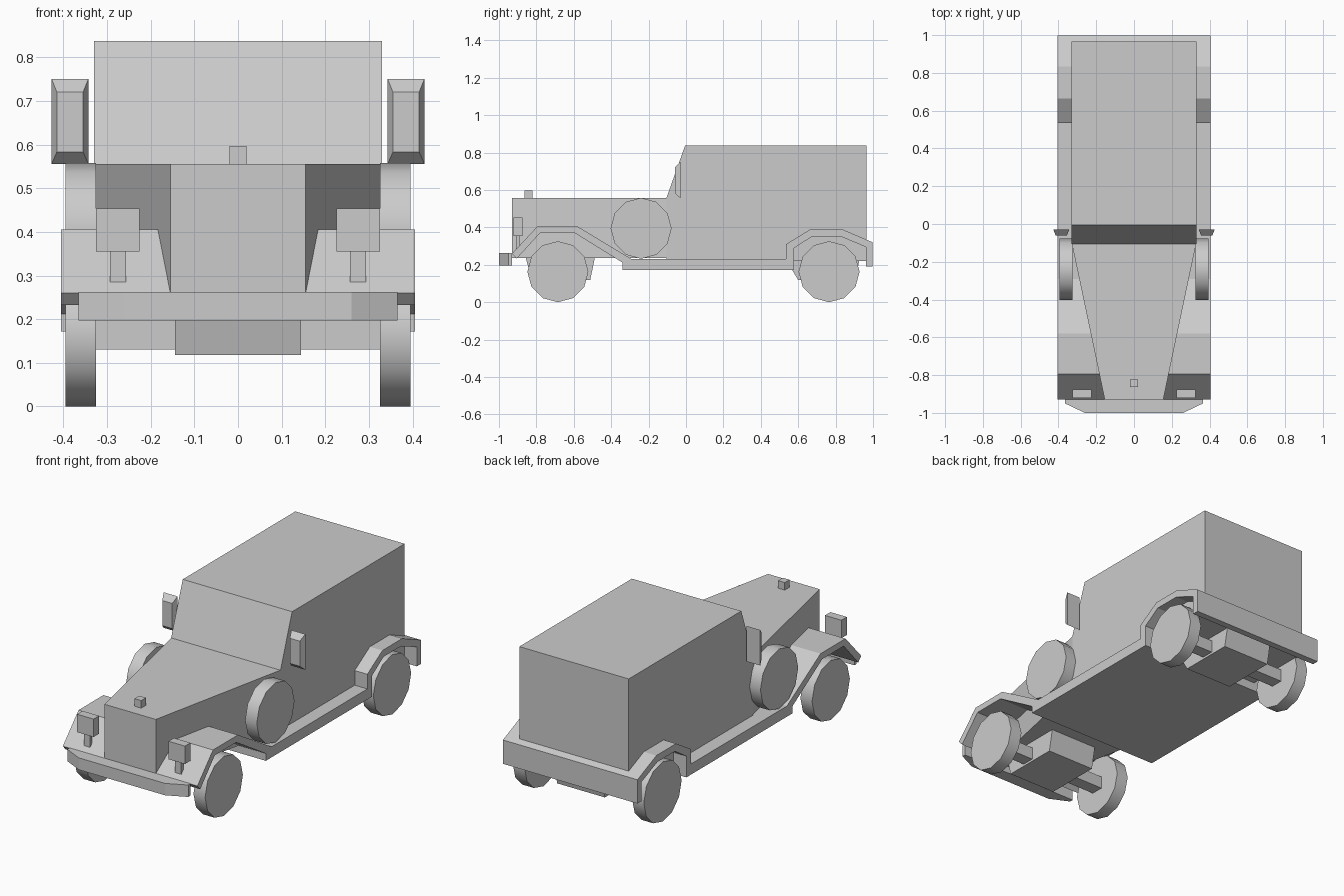
import bpy, bmesh, math
from mathutils import Matrix, Vector

if "Cube" in bpy.data.objects:
    bpy.data.objects.remove(bpy.data.objects["Cube"])


def finish(name, bm):
    bmesh.ops.recalc_face_normals(bm, faces=bm.faces)
    mesh = bpy.data.meshes.new(name)
    bm.to_mesh(mesh)
    bm.free()
    ob = bpy.data.objects.new(name, mesh)
    bpy.context.collection.objects.link(ob)
    return ob


def prism(name, points, direction):
    """Extrude a planar outline of 3D points along a direction."""
    bm = bmesh.new()
    face = bm.faces.new([bm.verts.new(p) for p in points])
    ext = bmesh.ops.extrude_face_region(bm, geom=[face])
    verts = [g for g in ext["geom"] if isinstance(g, bmesh.types.BMVert)]
    bmesh.ops.translate(bm, verts=verts, vec=Vector(direction))
    return finish(name, bm)


def side_prism(name, profile, half_width):
    return prism(name, [(-half_width, y, z) for y, z in profile], (2 * half_width, 0, 0))


def plan_prism(name, outline, z0, z1):
    return prism(name, [(x, y, z0) for x, y in outline], (0, 0, z1 - z0))


def box(name, x, y, z):
    return plan_prism(name, [(x[0], y[0]), (x[1], y[0]), (x[1], y[1]), (x[0], y[1])], *z)


def wheel(name, side, y, z):
    bm = bmesh.new()
    turn = Matrix.Translation((side * 0.36, y, z)) @ Matrix.Rotation(math.pi / 2, 4, 'Y')
    bmesh.ops.create_cone(bm, cap_ends=True, segments=12, radius1=0.163,
                          radius2=0.163, depth=0.07, matrix=turn)
    ob = finish(name, bm)
    bpy.ops.object.select_all(action='DESELECT')
    ob.select_set(True)
    bpy.context.view_layer.objects.active = ob
    bpy.ops.object.shade_smooth_by_angle(angle=math.radians(40))


# Cabin with raked windscreen
side_prism("cabin", [(-0.105, 0.22), (-0.105, 0.556), (-0.005, 0.837),
                     (0.965, 0.837), (0.965, 0.22)], 0.33)

# Tapered bonnet and its ornament
plan_prism("bonnet", [(-0.155, -0.93), (0.155, -0.93), (0.33, -0.10), (-0.33, -0.10)],
           0.235, 0.556)
box("bonnet_ornament", (-0.02, 0.02), (-0.863, -0.822), (0.55, 0.597))

# Fenders, running board and rear skirt in one sweeping profile
side_prism("fenders_and_floor", [
    (-0.93, 0.26), (-0.795, 0.405), (-0.58, 0.405), (-0.29, 0.23), (0.535, 0.23),
    (0.535, 0.31), (0.665, 0.39), (0.835, 0.39), (0.998, 0.32), (0.998, 0.19),
    (0.962, 0.19), (0.962, 0.295), (0.825, 0.352), (0.675, 0.352), (0.577, 0.288),
    (0.577, 0.172), (-0.34, 0.172), (-0.34, 0.212), (-0.595, 0.37), (-0.78, 0.37),
    (-0.905, 0.233)], 0.406)

# Front bumper with swept-back ends
plan_prism("front_bumper", [(-0.365, -0.93), (-0.365, -0.95), (-0.26, -1.0), (0.26, -1.0),
                            (0.365, -0.95), (0.365, -0.93)], 0.197, 0.262)

# Axle housings under the body
side_prism("front_axle_housing", [(-0.86, 0.25), (-0.825, 0.118), (-0.512, 0.118),
                                  (-0.485, 0.25)], 0.144)
side_prism("rear_axle_housing", [(0.563, 0.23), (0.563, 0.18), (0.6, 0.118),
                                 (0.905, 0.118), (0.928, 0.23)], 0.144)

# Axles and road wheels
for end, y in (("front", -0.685), ("rear", 0.765)):
    box(end + "_axle", (-0.34, 0.34), (y - 0.035, y + 0.035), (0.13, 0.198))
    for tag, s in (("left", 1), ("right", -1)):
        wheel(f"{end}_wheel_{tag}", s, y, 0.163)

# Paired parts on each side
for tag, s in (("left", 1), ("right", -1)):
    wheel("spare_wheel_" + tag, s, -0.24, 0.395)
    box("headlight_" + tag, (s * 0.226, s * 0.325), (-0.922, -0.875), (0.355, 0.453))
    box("headlight_post_" + tag, (s * 0.257, s * 0.293), (-0.908, -0.89), (0.285, 0.36))

    # Mirror: shallow frustum, narrower towards the front
    ob = box("mirror_" + tag, (s * 0.343, s * 0.427), (-0.06, -0.03), (0.556, 0.75))
    for v in ob.data.vertices:
        if v.co.y < -0.045:
            v.co.x = s * (0.385 + (0.03 if abs(v.co.x) > 0.385 else -0.03))
            v.co.z = 0.72 if v.co.z > 0.65 else 0.583
